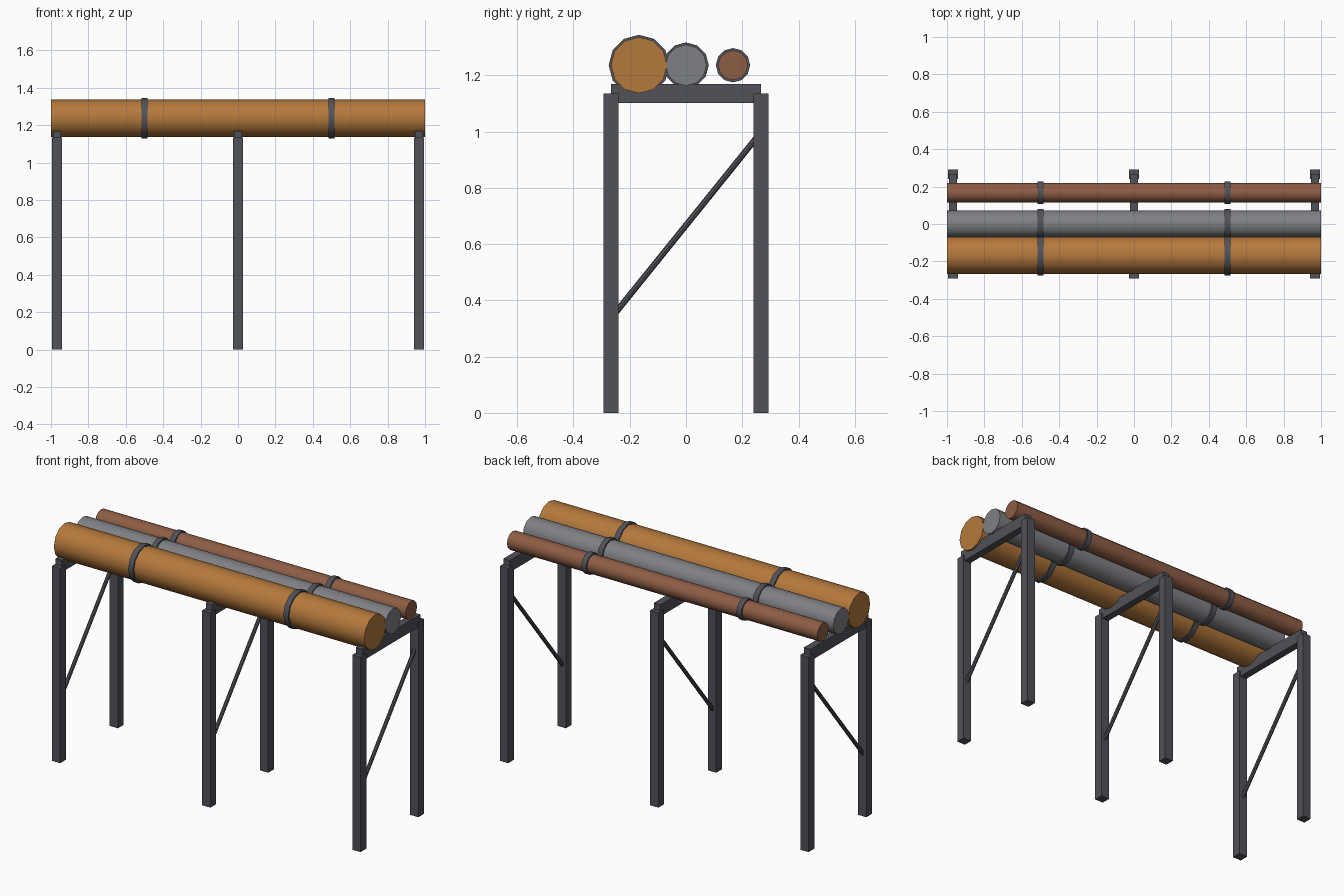
import bpy, math
from mathutils import Vector

if "Cube" in bpy.data.objects:
    bpy.data.objects.remove(bpy.data.objects["Cube"])


def material(name, rgb):
    m = bpy.data.materials.new(name)
    m.diffuse_color = (*rgb, 1)
    m.use_nodes = True
    m.node_tree.nodes["Principled BSDF"].inputs["Base Color"].default_value = m.diffuse_color
    return m


STEEL = material("dark_steel", (0.08, 0.085, 0.10))
ORANGE = material("orange_paint", (0.46, 0.19, 0.045))
GREY = material("grey_paint", (0.21, 0.215, 0.23))
BROWN = material("brown_paint", (0.27, 0.11, 0.06))


def box(name, center, size):
    bpy.ops.mesh.primitive_cube_add(size=1, location=center)
    ob = bpy.context.object
    ob.name = name
    ob.scale = size
    bpy.ops.object.transform_apply(location=False, rotation=False, scale=True)
    ob.data.materials.append(STEEL)


def rod(name, a, b, radius, sides, mat):
    a, b = Vector(a), Vector(b)
    d = b - a
    bpy.ops.mesh.primitive_cylinder_add(
        vertices=sides, radius=radius, depth=d.length, location=(a + b) / 2,
        rotation=d.to_track_quat('Z', 'Y').to_euler())
    ob = bpy.context.object
    ob.name = name
    ob.data.materials.append(mat)
    bpy.ops.object.shade_smooth_by_angle(angle=math.radians(40))


# Pipes with two clamp bands each
PIPE_Z = 1.236
for label, y, r, mat in (("large", -0.167, 0.100, ORANGE),
                         ("medium", 0.0, 0.073, GREY),
                         ("small", 0.167, 0.053, BROWN)):
    rod(f"{label}_pipe", (-1, y, PIPE_Z), (1, y, PIPE_Z), r, 12, mat)
    for x in (-0.5, 0.5):
        rod(f"{label}_pipe_band", (x - 0.016, y, PIPE_Z),
            (x + 0.016, y, PIPE_Z), r + 0.008, 12, STEEL)

# Three trestles: two legs, cross beam and diagonal brace
for x in (-0.968, 0, 0.968):
    for y in (-0.266, 0.266):
        box("trestle_leg", (x, y, 0.5675), (0.053, 0.053, 1.135))
    box("cross_beam", (x, 0, 1.136), (0.042, 0.532, 0.068))
    rod("diagonal_brace", (x, -0.266, 0.337), (x, 0.266, 0.997), 0.011, 8, STEEL)
